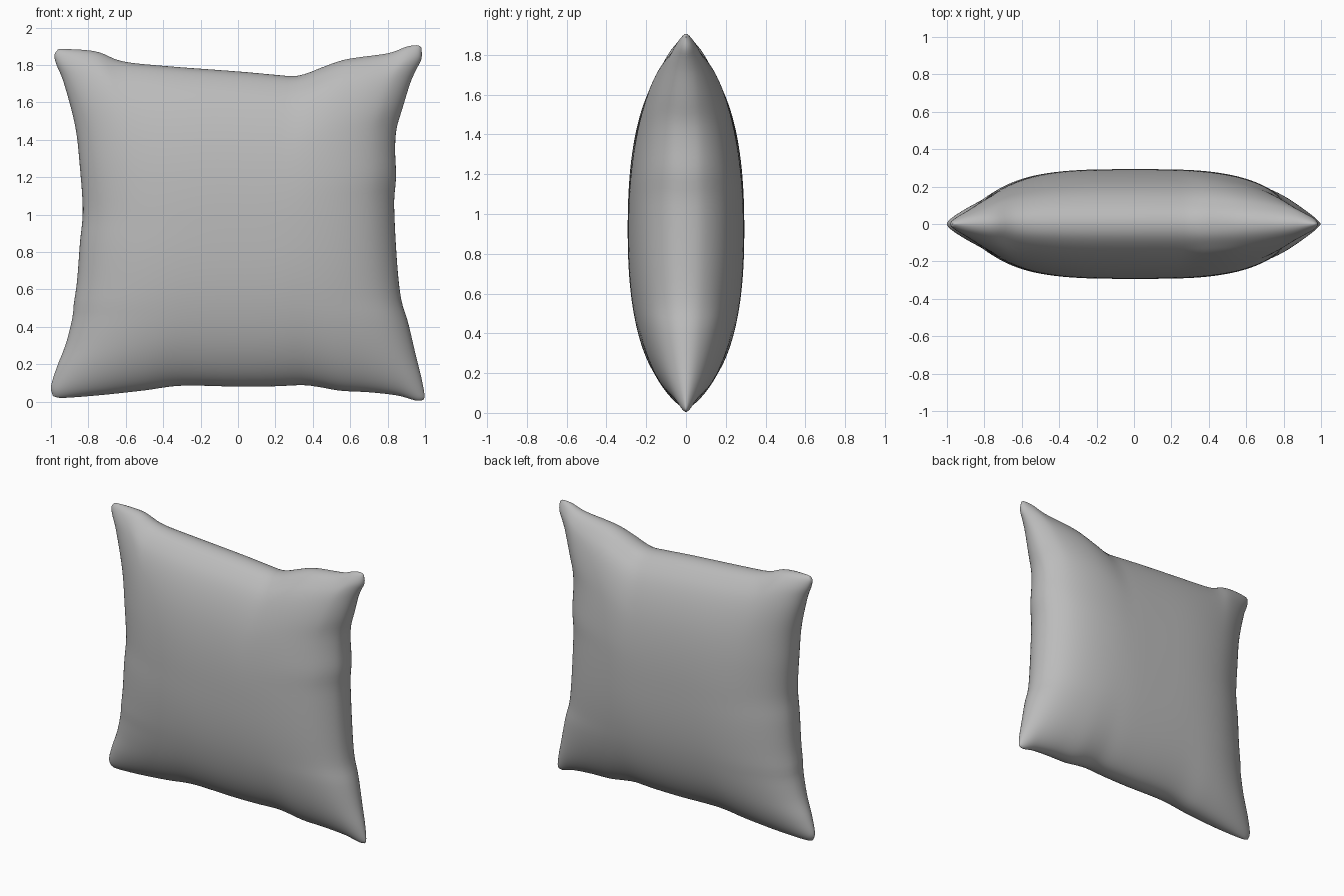
import bpy, bmesh, math
from mathutils import Vector

if "Cube" in bpy.data.objects:
    bpy.data.objects.remove(bpy.data.objects["Cube"])

N = 72  # grid cells per side

# Seam outline (x, z): four edges, each running left-right or bottom-top
TOP = [(-.97, 1.875), (-.94, 1.885), (-.76, 1.872), (-.62, 1.82), (-.4, 1.795), (0, 1.765), (.2, 1.747),
       (.3, 1.74), (.37, 1.755), (.45, 1.787), (.58, 1.83), (.8, 1.862), (.9, 1.897), (.96, 1.905), (.982, 1.89)]
BOTTOM = [(-.99, .03), (-.95, .02), (-.85, .025), (-.7, .038), (-.5, .06), (-.3, .085), (0, .08), (.2, .082),
          (.35, .088), (.45, .075), (.55, .058), (.7, .05), (.85, .033), (.95, .006), (.99, .008)]
LEFT = [(-.99, .03), (-1, .08), (-.97, .18), (-.92, .31), (-.885, .45), (-.878, .52), (-.86, .65), (-.845, .85),
        (-.83, 1.02), (-.845, 1.25), (-.87, 1.47), (-.93, 1.7), (-.97, 1.8), (-.982, 1.85), (-.97, 1.875)]
RIGHT = [(.99, .008), (.997, .035), (.98, .13), (.95, .25), (.91, .42), (.872, .55), (.85, .75), (.835, 1.05),
         (.845, 1.2), (.84, 1.35), (.848, 1.46), (.88, 1.57), (.92, 1.7), (.95, 1.77), (.98, 1.83), (.982, 1.89)]


def edge(points):
    """Smooth curve through the points, returned as a function of 0..1 by length."""
    p = [Vector(q) for q in points]
    p = [2 * p[0] - p[1]] + p + [2 * p[-1] - p[-2]]
    fine = []
    for a, b, c, d in zip(p, p[1:], p[2:], p[3:]):
        for k in range(12):
            t = k / 12
            fine.append(.5 * (2 * b + (c - a) * t + (2 * a - 5 * b + 4 * c - d) * t**2
                              + (3 * b - a - 3 * c + d) * t**3))
    fine.append(p[-2])
    dist = [0]
    for a, b in zip(fine, fine[1:]):
        dist.append(dist[-1] + (b - a).length)

    def at(s):
        s *= dist[-1]
        i = 0
        while i < len(dist) - 2 and dist[i + 1] < s:
            i += 1
        return fine[i].lerp(fine[i + 1], (s - dist[i]) / (dist[i + 1] - dist[i]))
    return at


# Grid steps crowd toward the seam so that the rim is round
steps = [.5 - .5 * math.cos(math.pi * i / N) for i in range(N + 1)]
top, bottom, left, right = ([f(s) for s in steps] for f in map(edge, (TOP, BOTTOM, LEFT, RIGHT)))

bm = bmesh.new()
grids = []
for side in (-1, 1):
    grid = []
    for j, v in enumerate(steps):
        row = []
        for i, u in enumerate(steps):
            # blend the four edges into a patch
            q = (bottom[i] * (1 - v) + top[i] * v + left[j] * (1 - u) + right[j] * u
                 - bottom[0] * (1 - u) * (1 - v) - bottom[-1] * u * (1 - v)
                 - top[0] * (1 - u) * v - top[-1] * u * v)
            # stuffing thickness, falling to zero at the seam
            a, b = abs(2 * u - 1), abs(2 * v - 1)
            h = .293 * math.sqrt(max(0, 1 - a**3.3) * max(0, 1 - b**2.3))
            row.append(bm.verts.new((q.x, side * h, q.y)))
        grid.append(row)
    for j in range(N):
        for i in range(N):
            bm.faces.new((grid[j][i], grid[j][i + 1], grid[j + 1][i + 1], grid[j + 1][i]))
# sew both halves together along the seam
bmesh.ops.remove_doubles(bm, verts=bm.verts, dist=.0002)
bmesh.ops.recalc_face_normals(bm, faces=bm.faces)
for f in bm.faces:
    f.smooth = True

mesh = bpy.data.meshes.new("pillow")
bm.to_mesh(mesh)
bm.free()
pillow = bpy.data.objects.new("pillow", mesh)
bpy.context.collection.objects.link(pillow)

fabric = bpy.data.materials.new("grey fabric")
fabric.diffuse_color = (.5, .5, .5, 1)
fabric.use_nodes = True
fabric.node_tree.nodes["Principled BSDF"].inputs["Base Color"].default_value = fabric.diffuse_color
mesh.materials.append(fabric)
